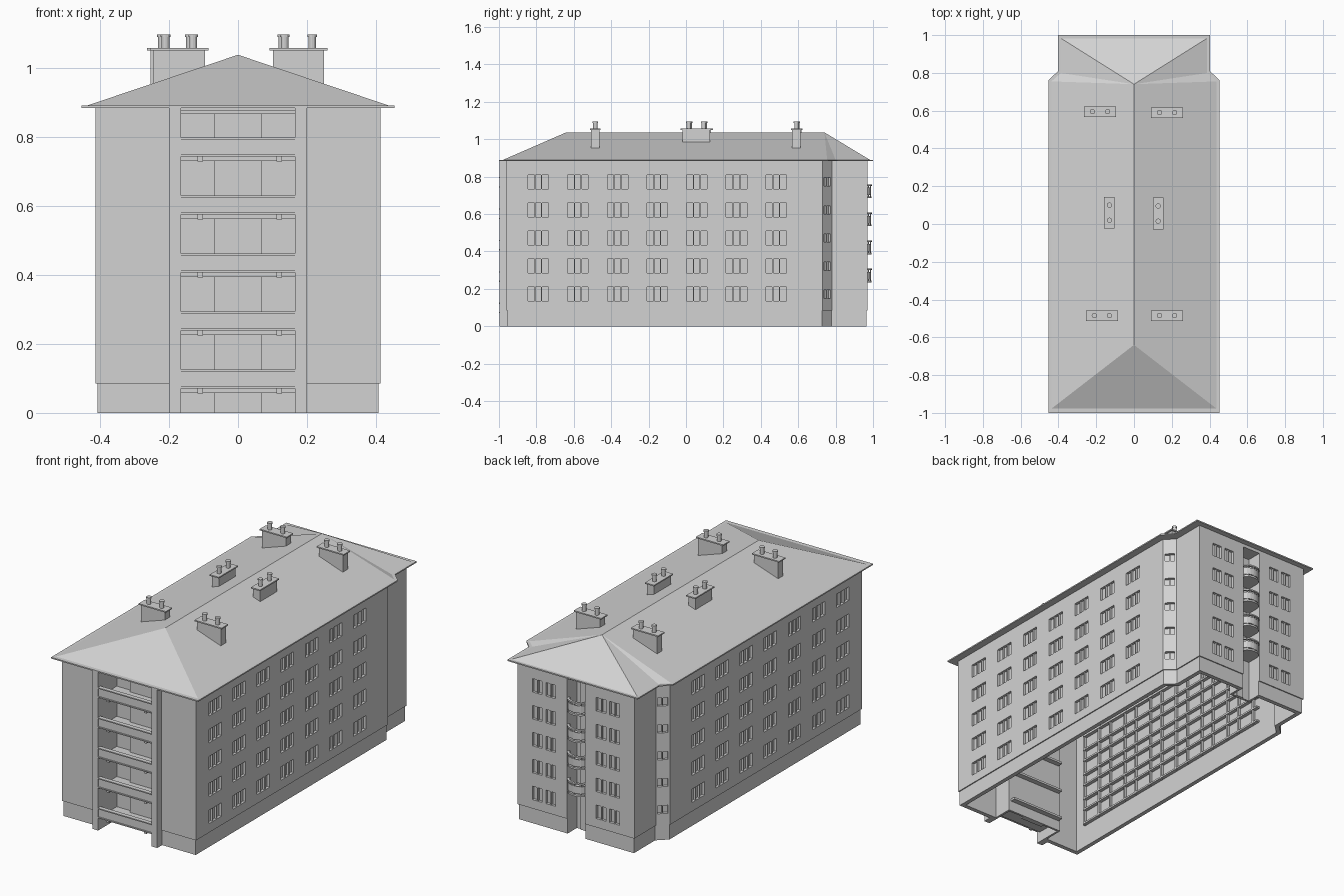
import bpy, bmesh, math
from mathutils import Matrix, Vector

default = bpy.data.objects.get("Cube")
if default:
    bpy.data.objects.remove(default, do_unlink=True)

grey = bpy.data.materials.new("plain grey")
grey.use_nodes = True
grey.diffuse_color = (0.65, 0.65, 0.65, 1)
grey.node_tree.nodes["Principled BSDF"].inputs["Base Color"].default_value = grey.diffuse_color


def finish(name, bm):
    bmesh.ops.recalc_face_normals(bm, faces=bm.faces)
    mesh = bpy.data.meshes.new(name)
    bm.to_mesh(mesh)
    bm.free()
    mesh.materials.append(grey)
    obj = bpy.data.objects.new(name, mesh)
    bpy.context.collection.objects.link(obj)
    return obj


def boxes(name, items):
    """Each item is a centre, a size and an optional turn about z."""
    bm = bmesh.new()
    for centre, size, *turn in items:
        m = Matrix.Translation(centre) @ Matrix.Rotation(turn[0] if turn else 0, 4, "Z")
        bmesh.ops.create_cube(bm, size=1, matrix=m @ Matrix.Diagonal((*size, 1)))
    return finish(name, bm)


def span(x0, x1, y0, y1, z0, z1):
    return (((x0 + x1) / 2, (y0 + y1) / 2, (z0 + z1) / 2), (x1 - x0, y1 - y0, z1 - z0))


def prism(name, points, z0, z1):
    bm = bmesh.new()
    face = bm.faces.new([bm.verts.new((x, y, z0)) for x, y in points])
    top = bmesh.ops.extrude_face_region(bm, geom=[face])["geom"]
    bmesh.ops.translate(bm, vec=(0, 0, z1 - z0),
                        verts=[v for v in top if isinstance(v, bmesh.types.BMVert)])
    return finish(name, bm)


def cut(obj, cutter):
    mod = obj.modifiers.new("cut", "BOOLEAN")
    mod.operation = "DIFFERENCE"
    mod.solver = "EXACT"
    mod.object = cutter
    graph = bpy.context.evaluated_depsgraph_get()
    mesh = bpy.data.meshes.new_from_object(obj.evaluated_get(graph))
    obj.modifiers.clear()
    obj.data = mesh


def mirrored(half):
    return half + [(-x, y) for x, y in reversed(half)]


def footprint(d):
    return mirrored([(WIDE - d, FRONT + d), (WIDE - d, 0.73 - 0.4 * d),
                     (NARROW - d, 0.78 - 0.4 * d), (NARROW - d, BACK - d)])


WIDE, NARROW, FRONT, BACK = 0.413, 0.36, -0.96, 0.97
PLINTH, EAVE = 0.085, 0.883
FLOORS = [0.172 + 0.15 * i for i in range(5)]
COLUMNS = [-0.79 + 0.212 * i for i in range(7)]
BAY, NICHE = 0.165, 0.055

# Walls and plinth, hollow and open below
walls = prism("walls", footprint(0), PLINTH, EAVE)
plinth = prism("plinth", footprint(0.006), 0, PLINTH)
cavity = prism("cavity_cutter", footprint(0.03), -0.1, 0.865)

# Window recesses and their mullions
holes, mullions = [], []
for z in FLOORS:
    for s in (-1, 1):
        for y in COLUMNS:
            holes.append(((s * WIDE, y, z), (0.03, 0.11, 0.075)))
            for dy in (-0.018, 0.018):
                mullions.append(((s * (WIDE - 0.009), y + dy, z), (0.012, 0.006, 0.075)))
        for x in (0.155, 0.238):
            holes.append(((s * x, BACK, z), (0.06, 0.03, 0.075)))
            mullions.append(((s * x, BACK - 0.009, z), (0.006, 0.012, 0.075)))
        holes.append(((s * 0.385, 0.755, z), (0.03, 0.052, 0.045), s * math.pi / 4))
        mullions.append(((s * 0.379, 0.749, z), (0.012, 0.005, 0.045), s * math.pi / 4))
window_cutter = boxes("window_cutter", holes)
bay_cutter = boxes("bay_cutter", [span(-BAY, BAY, -1.05, -0.9, -0.1, 0.875),
                                  span(-NICHE, NICHE, 0.91, 1.05, -0.1, 0.865)])
cut(walls, cavity)
cut(walls, window_cutter)
cut(walls, bay_cutter)
cut(plinth, cavity)
cut(plinth, bay_cutter)
for helper in (cavity, window_cutter, bay_cutter):
    bpy.data.objects.remove(helper, do_unlink=True)
boxes("window_mullions", mullions)

# Lattice of bars inside the long walls
lattice = []
for s in (-1, 1):
    for z in FLOORS:
        for dz in (-0.042, 0.042):
            lattice.append(((s * 0.372, -0.135, z + dz), (0.02, 1.43, 0.01)))
    for y in COLUMNS:
        for dy in (-0.06, 0.06):
            lattice.append(((s * 0.372, y + dy, 0.472), (0.014, 0.01, 0.7)))
boxes("inner_lattice", lattice)

# Front loggia: pillars, lining, floors, parapets
boxes("front_pillars", [span(a, a + 0.035, -0.997, -0.94, 0, EAVE) for a in (-0.2, BAY)])
boxes("loggia_lining", [span(-BAY - 0.012, -BAY, -0.94, -0.82, 0, 0.875),
                        span(BAY, BAY + 0.012, -0.94, -0.82, 0, 0.875),
                        span(-BAY, BAY, -0.832, -0.82, 0, 0.875),
                        span(-0.07, 0.07, -0.85, -0.83, 0, 0.875)])
floors, parapets, rails = [], [], []
for i in range(5):
    z = 0.07 + 0.168 * i
    floors.append(span(-BAY, BAY, -0.975, -0.79, z - 0.012, z))
    parapets.append(span(-BAY, BAY, -0.994, -0.982, z, z + 0.052))
    for rz in (z, z + 0.05):
        rails.append(span(-BAY, BAY, -1.0, -0.976, rz, rz + 0.006))
    for x in (-0.11, 0.12):
        rails.append(span(x - 0.008, x + 0.008, -0.99, -0.975, z - 0.014, z))
boxes("loggia_floors", floors)
boxes("loggia_parapets", parapets)
boxes("loggia_rails", rails)

# Back niche with bowed balconies
boxes("niche_lining", [span(-NICHE - 0.012, -NICHE, 0.87, 0.945, 0, 0.865),
                       span(NICHE, NICHE + 0.012, 0.87, 0.945, 0, 0.865),
                       span(-NICHE, NICHE, 0.87, 0.882, 0, 0.865),
                       span(-0.01, 0.03, 0.88, 0.888, 0, 0.865)])


def bow(depth, half):
    return [(half * math.cos(a), 0.955 + depth * math.sin(a))
            for a in (math.pi * k / 8 for k in range(9))]


ring = bow(0.035, NICHE) + bow(0.028, NICHE - 0.007)[::-1]
rail_ring = bow(0.039, NICHE + 0.004) + bow(0.026, NICHE - 0.009)[::-1]
for i in range(4):
    z = 0.235 + 0.15 * i
    prism(f"balcony_floor_{i + 1}", [(NICHE, 0.88)] + bow(0.038, NICHE) + [(-NICHE, 0.88)], z, z + 0.01)
    prism(f"balcony_panel_{i + 1}", ring, z + 0.016, z + 0.056)
    prism(f"balcony_rail_{i + 1}", rail_ring, z + 0.066, z + 0.074)
    boxes(f"balcony_posts_{i + 1}", [((x, y - 0.003, z + 0.037), (0.006, 0.006, 0.07))
                                     for x, y in bow(0.035, NICHE - 0.004)[::2]])

# Eaves plate and hipped roof
prism("eaves", mirrored([(0.453, -1.0), (0.453, 0.76), (0.402, 0.81), (0.402, 1.0)]), EAVE, 0.89)
bm = bmesh.new()
rim = [bm.verts.new((x, y, 0.889)) for x, y in
       mirrored([(0.44, -0.98), (0.44, 0.755), (0.39, 0.8), (0.39, 0.985)])]
ridge_front = bm.verts.new((0, -0.64, 1.037))
ridge_back = bm.verts.new((0, 0.74, 1.037))
for k in range(8):
    a, b = rim[k], rim[(k + 1) % 8]
    if k in (0, 6):
        pair = [ridge_back, ridge_front]
        bm.faces.new([a, b] + (pair if k == 0 else pair[::-1]))
    else:
        bm.faces.new([a, b, ridge_front if k == 7 else ridge_back])
bm.faces.new(rim[::-1])
finish("hipped_roof", bm)

# Chimneys with caps and paired pots
stacks, caps = [], []
pots = bmesh.new()
for x, y, along_x in ((-0.17, -0.485, 1), (0.175, -0.485, 1), (-0.18, 0.595, 1),
                      (0.175, 0.59, 1), (-0.13, 0.06, 0), (0.128, 0.055, 0)):
    turn = 0 if along_x else math.pi / 2
    stacks.append(((x, y, 0.99), (0.148, 0.044, 0.12), turn))
    caps.append(((x, y, 1.0535), (0.168, 0.056, 0.007), turn))
    for s in (-0.04, 0.04):
        offset = Vector((s, 0, 0)) if along_x else Vector((0, s, 0))
        for radius, z, depth in ((0.011, 1.075, 0.04), (0.014, 1.092, 0.008)):
            bmesh.ops.create_cone(pots, cap_ends=True, segments=12, radius1=radius, radius2=radius,
                                  depth=depth, matrix=Matrix.Translation(Vector((x, y, z)) + offset))
boxes("chimney_stacks", stacks)
boxes("chimney_caps", caps)
finish("chimney_pots", pots)
